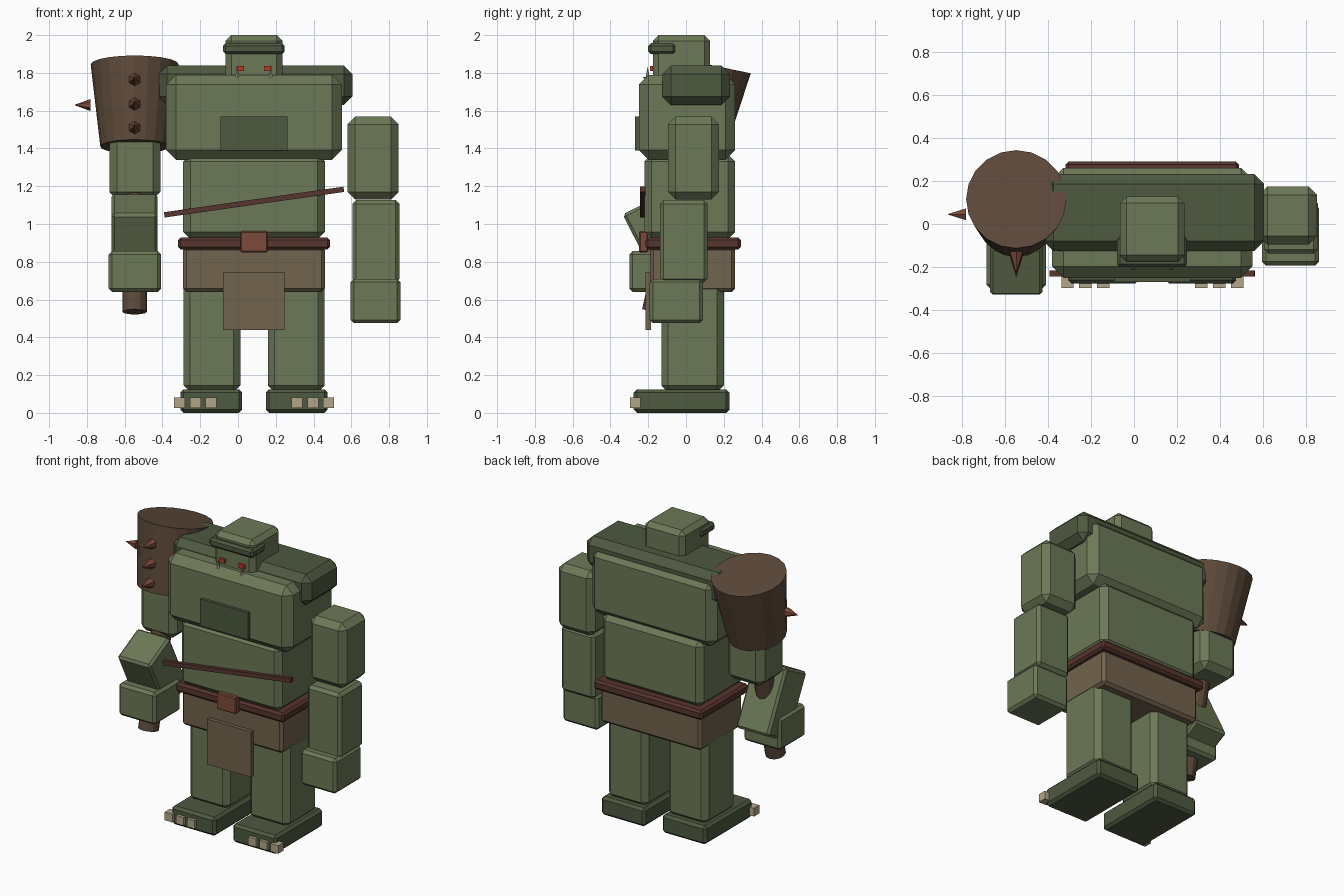
import bpy, bmesh
from math import radians
from mathutils import Matrix, Vector

if "Cube" in bpy.data.objects:
    bpy.data.objects.remove(bpy.data.objects["Cube"])

CX = 0.085  # body centre line (the model is offset by the club)


def mat(name, r, g, b):
    m = bpy.data.materials.new(name)
    m.diffuse_color = (r, g, b, 1)
    m.use_nodes = True
    m.node_tree.nodes["Principled BSDF"].inputs["Base Color"].default_value = m.diffuse_color
    return m


SKIN = mat("skin", 0.15, 0.19, 0.095)
DARK = mat("dark_skin", 0.075, 0.1, 0.05)
CLOTH = mat("cloth", 0.17, 0.125, 0.075)
STRAP = mat("leather", 0.095, 0.035, 0.026)
METAL = mat("copper", 0.2, 0.07, 0.04)
WOOD = mat("wood", 0.11, 0.068, 0.042)
RED = mat("red_eye", 0.5, 0.04, 0.02)
BONE = mat("bone", 0.45, 0.38, 0.25)


def finish(bm, name, m, loc=(0, 0, 0), rot=(0, 0, 0)):
    me = bpy.data.meshes.new(name)
    bm.to_mesh(me)
    bm.free()
    me.materials.append(m)
    ob = bpy.data.objects.new(name, me)
    ob.location, ob.rotation_euler = loc, rot
    bpy.context.collection.objects.link(ob)
    return ob


def box(name, m, x, y, z, bevel=0.0, rot=(0, 0, 0)):
    """Chamfered box from (min, max) ranges, rotated about its centre."""
    size = [r[1] - r[0] for r in (x, y, z)]
    centre = [(r[1] + r[0]) / 2 for r in (x, y, z)]
    bm = bmesh.new()
    bmesh.ops.create_cube(bm, size=1, matrix=Matrix.Diagonal((*size, 1)))
    if bevel:
        bmesh.ops.bevel(bm, geom=bm.edges[:], offset=bevel, segments=1,
                        profile=0.5, affect='EDGES')
    return finish(bm, name, m, centre, rot)


def cone(name, m, a, b, r1, r2, sides):
    """Tapered cylinder from point a to point b."""
    a, b = Vector(a), Vector(b)
    bm = bmesh.new()
    bmesh.ops.create_cone(bm, cap_ends=True, segments=sides, radius1=r1,
                          radius2=r2, depth=(b - a).length)
    rot = (b - a).to_track_quat('Z', 'Y').to_euler()
    return finish(bm, name, m, (a + b) / 2, rot)


def mirrored(s, a, b):
    """x range at distances a..b from the body centre on side s."""
    return tuple(sorted((CX + s * a, CX + s * b)))


# Torso
box("chest", SKIN, (-0.38, 0.55), (-0.25, 0.26), (1.34, 1.79), 0.052)
box("belly", SKIN, (-0.29, 0.46), (-0.22, 0.26), (0.92, 1.37), 0.038)
box("shoulder_yoke", DARK, (-0.42, 0.605), (-0.125, 0.232), (1.63, 1.838), 0.045)
box("chest_patch", DARK, (-0.093, 0.263), (-0.27, -0.24), (1.39, 1.57))

# Head
box("head", SKIN, (-0.065, 0.235), (-0.175, 0.127), (1.70, 2.0), 0.03)
box("brow", DARK, (-0.08, 0.247), (-0.2, -0.055), (1.9, 1.957), 0.014)
for s, side in ((-1, "left"), (1, "right")):
    x = CX + s * 0.073
    box(side + "_eye", RED, (x - 0.02, x + 0.02), (-0.19, -0.165), (1.81, 1.837))
    x = CX + s * 0.088
    cone(side + "_tusk", BONE, (x, -0.203, 1.765), (x, -0.203, 1.83), 0.013, 0.001, 6)

# Clothing
box("hip_cloth", CLOTH, (-0.29, 0.46), (-0.19, 0.26), (0.64, 0.88), 0.018)
box("apron", CLOTH, (-0.08, 0.247), (-0.215, -0.185), (0.44, 0.745))
box("belt", STRAP, (-0.318, 0.487), (-0.215, 0.29), (0.865, 0.928), 0.014)
box("buckle", METAL, (0.013, 0.157), (-0.248, -0.2), (0.85, 0.962), 0.006)
box("chest_strap", STRAP, (CX - 0.48, CX + 0.48), (-0.243, -0.215), (1.102, 1.13),
    0, (0, radians(-8.1), 0))

# Legs, feet and toes
for s, side in ((-1, "left"), (1, "right")):
    box(side + "_leg", SKIN, mirrored(s, 0.073, 0.373), (-0.13, 0.2), (0.11, 0.76), 0.035)
    box(side + "_foot", DARK, mirrored(s, 0.063, 0.39), (-0.277, 0.23), (0.0, 0.125), 0.017)
    for i in range(3):
        d = 0.228 + 0.083 * i
        box(f"{side}_toe_{i + 1}", BONE, mirrored(s, d - 0.029, d + 0.029),
            (-0.297, -0.24), (0.027, 0.082))
    box(side + "_upper_arm", SKIN, mirrored(s, 0.495, 0.766), (-0.095, 0.175),
        (1.13, 1.568), 0.04)

# Hanging arm
box("right_forearm", SKIN, (0.605, 0.855), (-0.138, 0.115), (0.69, 1.127), 0.02)
box("right_fist", SKIN, (0.595, 0.86), (-0.193, 0.09), (0.475, 0.71), 0.018)

# Bent arm holding the club
box("left_forearm", SKIN, (-0.67, -0.425), (-0.25, 0.0), (0.695, 1.131), 0.015,
    (radians(27), 0, 0))
box("left_fist", SKIN, (-0.685, -0.408), (-0.3, -0.02), (0.64, 0.857), 0.018)

# Club: handle through the fist, heavy tapered head beside the shoulder
X = -0.547
cone("club_handle", WOOD, (X, -0.17, 0.535), (X, 0.03, 1.42), 0.064, 0.064, 12)
cone("club_head", WOOD, (X, 0.025, 1.41), (X, 0.115, 1.845), 0.182, 0.233, 20)
for i, (y, z) in enumerate(((-0.14, 1.765), (-0.15, 1.635), (-0.16, 1.51))):
    cone(f"front_spike_{i + 1}", METAL, (X, y + 0.01, z), (X, y - 0.088, z + 0.01),
         0.034, 0.001, 6)
cone("side_spike", METAL, (-0.78, 0.045, 1.63), (-0.865, 0.045, 1.63), 0.032, 0.001, 6)
